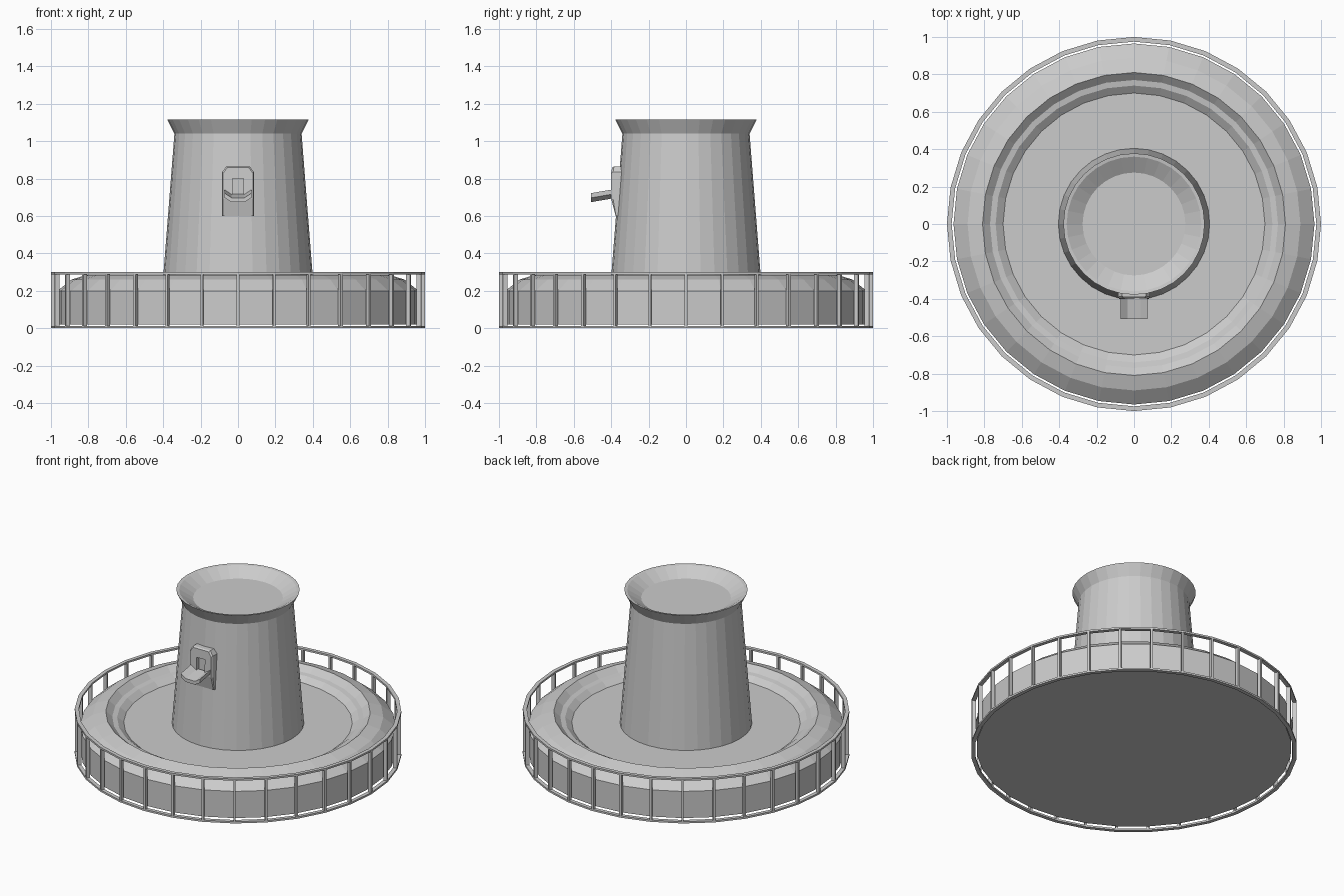
import bpy, bmesh
from math import sin, cos, pi
from mathutils import Matrix

if "Cube" in bpy.data.objects:
    bpy.data.objects.remove(bpy.data.objects["Cube"])

N = 32  # sides of every round part


def finish(name, bm):
    bmesh.ops.recalc_face_normals(bm, faces=bm.faces[:])
    me = bpy.data.meshes.new(name)
    bm.to_mesh(me)
    bm.free()
    ob = bpy.data.objects.new(name, me)
    bpy.context.collection.objects.link(ob)
    return ob


def lathe(name, profile, closed=False):
    """Revolve (radius, z) points; open profiles get flat end caps."""
    bm = bmesh.new()
    rings = [[bm.verts.new((r * cos(2 * pi * i / N), r * sin(2 * pi * i / N), z))
              for i in range(N)] for r, z in profile]
    pairs = list(zip(rings, rings[1:]))
    if closed:
        pairs.append((rings[-1], rings[0]))
    else:
        bm.faces.new(rings[0])
        bm.faces.new(rings[-1])
    for a, b in pairs:
        for i in range(N):
            j = (i + 1) % N
            bm.faces.new((a[i], a[j], b[j], b[i]))
    return finish(name, bm)


def loft(name, sections):
    """Join matching cross-sections and cap both ends."""
    bm = bmesh.new()
    loops = [[bm.verts.new(p) for p in s] for s in sections]
    n = len(loops[0])
    for a, b in zip(loops, loops[1:]):
        for i in range(n):
            j = (i + 1) % n
            bm.faces.new((a[i], a[j], b[j], b[i]))
    bm.faces.new(loops[0])
    bm.faces.new(loops[-1])
    return finish(name, bm)


# round base with stepped recess
lathe("base", [(0.965, 0.02), (0.965, 0.20), (0.89, 0.26), (0.81, 0.285),
               (0.77, 0.25), (0.74, 0.245), (0.70, 0.215)])

# tapered tower with flared rim and dished top
lathe("tower", [(0.405, 0.21), (0.34, 1.04), (0.378, 1.115),
                (0.36, 1.112), (0.275, 1.06)])

# railing rings
for name, z in (("lower_rail", 0.0), ("upper_rail", 0.288)):
    lathe(name, [(0.975, z), (1.0, z), (1.0, z + 0.012), (0.975, z + 0.012)], True)

# railing posts
bm = bmesh.new()
for i in range(N):
    m = (Matrix.Rotation(2 * pi * i / N, 4, 'Z') @ Matrix.Translation((0.987, 0, 0.15))
         @ Matrix.Diagonal((0.024, 0.014, 0.296, 1)))
    bmesh.ops.create_cube(bm, size=1, matrix=m)
finish("rail_posts", bm)


# spout plate: chamfered top, lower end tapering back into the tower
def plate_loop(y_top, y_mid, y_low, inset=0.0):
    w = 0.085 - inset
    half = [(w, y_low, 0.60), (w, y_mid, 0.69), (w, y_mid, 0.835 - inset),
            (w - 0.022, y_top, 0.865 - inset)]
    return half + [(-x, y, z) for x, y, z in reversed(half)]


plate = loft("spout_plate", [plate_loop(-0.34, -0.34, -0.34),
                             plate_loop(-0.385, -0.39, -0.374),
                             plate_loop(-0.395, -0.40, -0.376, 0.006)])

# outlet opening cut into the plate
bm = bmesh.new()
bmesh.ops.create_cube(bm, size=1, matrix=Matrix.Translation((0, -0.40, 0.755))
                      @ Matrix.Diagonal((0.06, 0.05, 0.09, 1)))
cutter = finish("outlet_cutter", bm)
cutter.hide_render = True
cutter.hide_set(True)
mod = plate.modifiers.new("outlet", 'BOOLEAN')
mod.operation = 'DIFFERENCE'
mod.solver = 'EXACT'
mod.object = cutter


# trough-shaped spout, sloping down and outward
def trough(y, dz):
    top = [(-0.072, 0.74), (-0.034, 0.715), (0.034, 0.715), (0.072, 0.74)]
    low = [(0.072, 0.715), (0.034, 0.692), (-0.034, 0.692), (-0.072, 0.715)]
    return [(x, y, z + dz) for x, z in top + low]


loft("spout", [trough(-0.385, 0.003), trough(-0.507, -0.018)])
